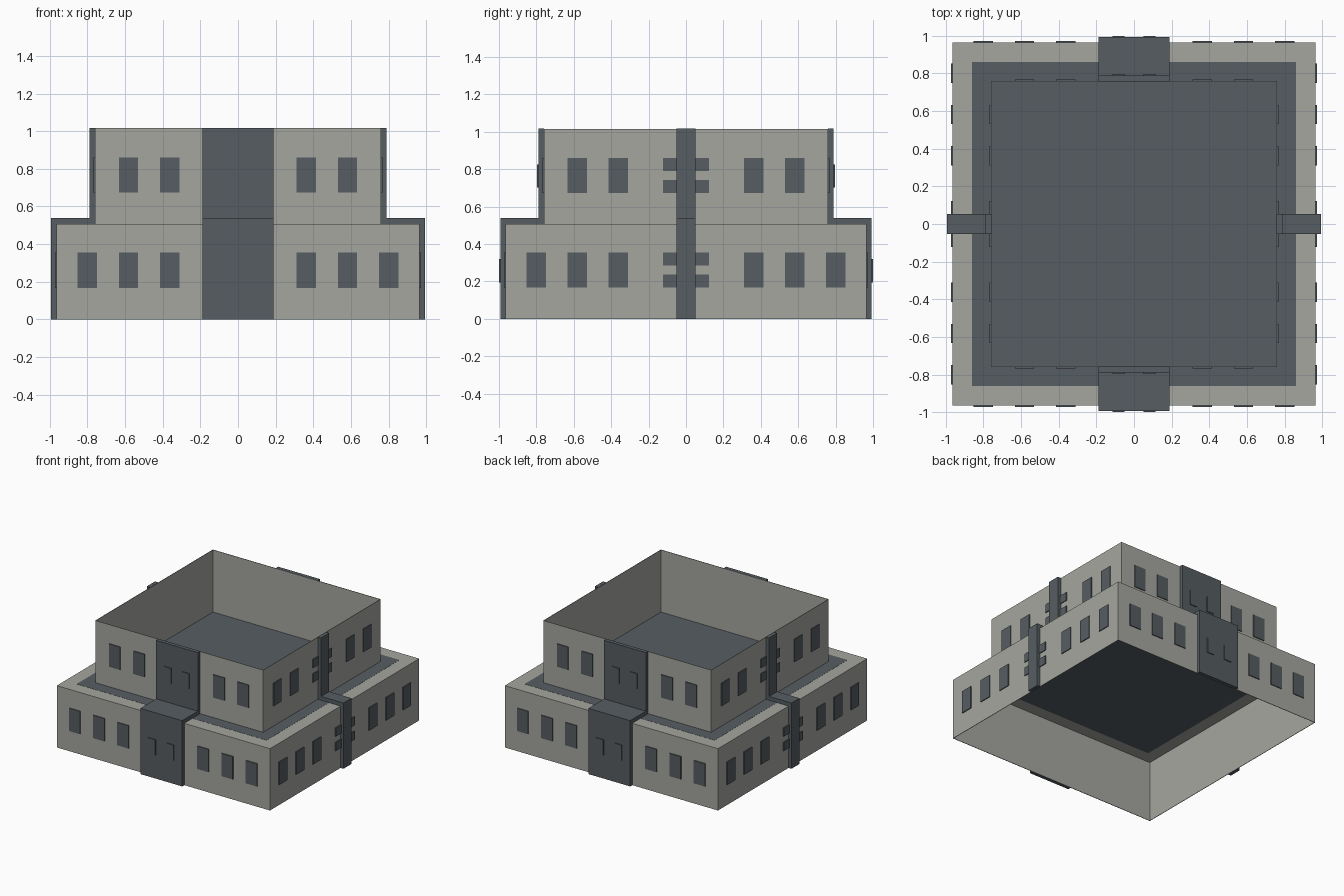
import bpy, bmesh, math
from mathutils import Matrix

if "Cube" in bpy.data.objects:
    bpy.data.objects.remove(bpy.data.objects["Cube"])


def material(name, rgb):
    m = bpy.data.materials.new(name)
    m.diffuse_color = (*rgb, 1)
    m.use_nodes = True
    m.node_tree.nodes["Principled BSDF"].inputs["Base Color"].default_value = m.diffuse_color
    return m


STONE = material("pale stone", (0.381, 0.381, 0.352))
SLATE = material("dark slate", (0.093, 0.110, 0.121))

LOW, UP = 0.965, 0.76        # half widths of the two storeys
MID, TOP = 0.506, 1.016      # storey heights


def finish(bm, name, mat):
    bmesh.ops.recalc_face_normals(bm, faces=bm.faces)
    me = bpy.data.meshes.new(name)
    bm.to_mesh(me)
    bm.free()
    me.materials.append(mat)
    ob = bpy.data.objects.new(name, me)
    bpy.context.collection.objects.link(ob)
    return ob


def box(bm, lo, hi, rot=Matrix.Identity(4)):
    size = [b - a for a, b in zip(lo, hi)]
    mid = [(a + b) / 2 for a, b in zip(lo, hi)]
    bmesh.ops.create_cube(bm, size=1, matrix=rot @ Matrix.Translation(mid) @ Matrix.Diagonal((*size, 1)))


def square_ring(name, outer, inner, z0, z1, mat):
    """Square ring with a hollow middle, used for walls and roof border."""
    bm = bmesh.new()
    loops = [[bm.verts.new((sx * r, sy * r, z)) for sx, sy in ((-1, -1), (1, -1), (1, 1), (-1, 1))]
             for r, z in ((outer, z0), (outer, z1), (inner, z1), (inner, z0))]
    for k in range(4):
        a, b = loops[k], loops[(k + 1) % 4]
        for i in range(4):
            j = (i + 1) % 4
            bm.faces.new((a[i], a[j], b[j], b[i]))
    return finish(bm, name, mat)


# Thin walls of both storeys, open below and above
square_ring("lower_walls", LOW, LOW - 0.004, 0, MID, STONE)
square_ring("upper_walls", UP, UP - 0.004, MID - 0.001, TOP, STONE)

# Terrace: pale border around a dark roof deck
square_ring("terrace_border", LOW - 0.002, 0.858, MID - 0.003, MID, STONE)
bm = bmesh.new()
box(bm, (-0.86, -0.86, MID - 0.004), (0.86, 0.86, MID + 0.001))
finish(bm, "roof_deck", SLATE)

# Stepped piers: one profile (distance outwards, height) on each of the four sides
PROFILE = [(0.963, 0), (0.992, 0), (0.992, 0.538), (0.789, 0.538),
           (0.789, 1.017), (0.758, 1.017), (0.758, MID - 0.001), (0.963, MID - 0.001)]
for i, side in enumerate(("front", "right", "back", "left")):
    rot = Matrix.Rotation(i * math.pi / 2, 4, 'Z')
    wide = i % 2 == 0
    half = 0.189 if wide else 0.052
    bm = bmesh.new()
    face = bm.faces.new([bm.verts.new((-half, -d, z)) for d, z in PROFILE])
    ext = bmesh.ops.extrude_face_region(bm, geom=[face])
    bmesh.ops.translate(bm, vec=(2 * half, 0, 0),
                        verts=[v for v in ext["geom"] if isinstance(v, bmesh.types.BMVert)])
    bm.transform(rot)
    finish(bm, side + "_pier", SLATE)

    # Window plates, mirrored about the pier
    bm = bmesh.new()

    def plate(x0, x1, z0, z1, wall):
        for a, b in ((x0, x1), (-x1, -x0)):
            box(bm, (a, -wall - 0.007, z0), (b, -wall + 0.002, z1), rot)

    for wall, pier, base, count in ((LOW, 0.992, 0, 3), (UP, 0.789, MID, 2)):
        for k in range(count):
            x = 0.311 + 0.219 * k
            plate(x, x + 0.103, base + 0.168, base + 0.355, wall)
        if wide:      # small panels on the broad piers
            plate(0.05, 0.115, base + 0.195, base + 0.32, pier)
        else:         # paired small panes beside the narrow piers
            for z in (0.167, 0.285):
                plate(0.045, 0.122, base + z, base + z + 0.07, wall)
    finish(bm, side + "_windows", SLATE)
